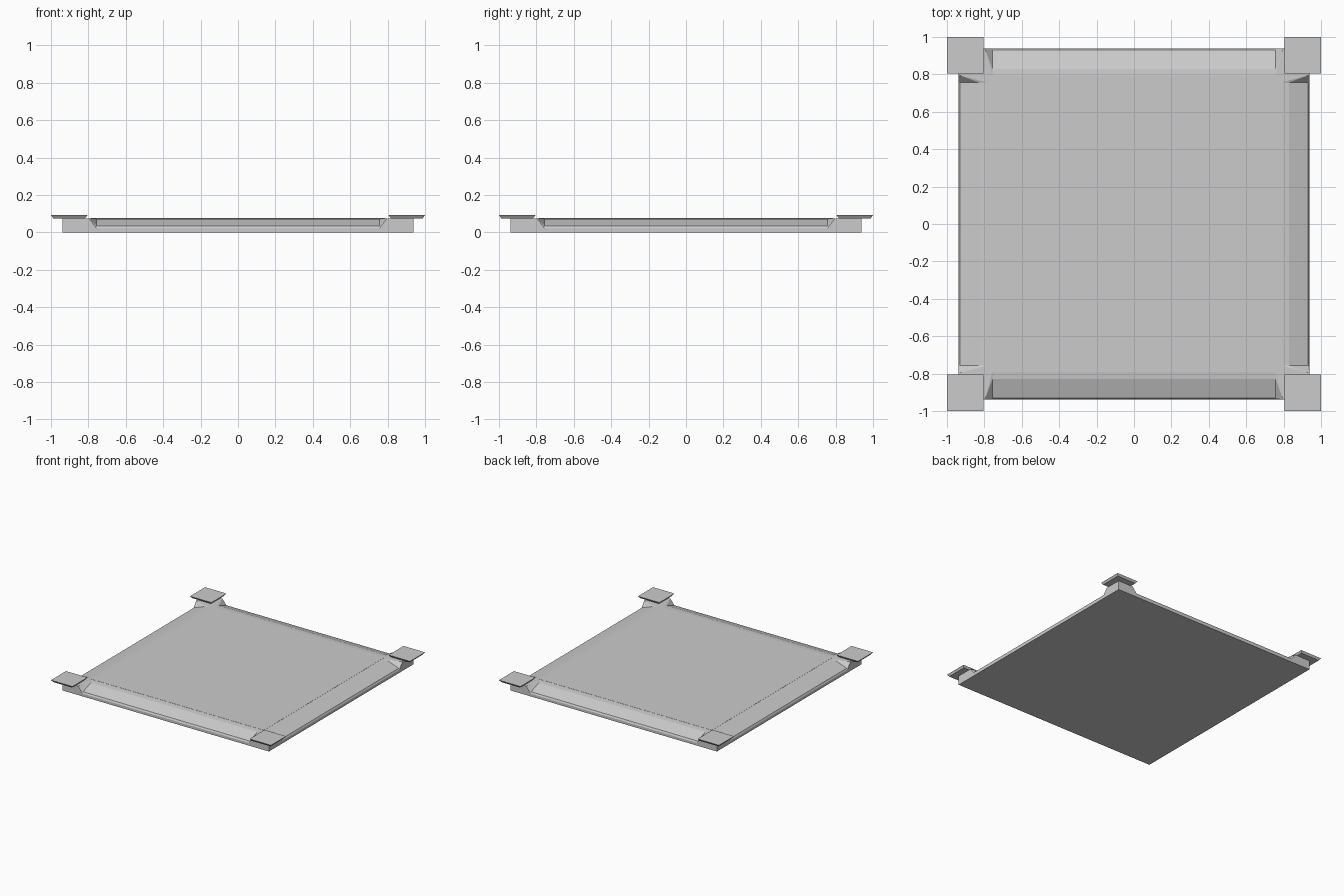
import bpy, bmesh, math
from mathutils import Matrix

cube = bpy.data.objects.get("Cube")
if cube:
    bpy.data.objects.remove(cube, do_unlink=True)

grey = bpy.data.materials.new("plain_grey")
grey.use_nodes = True
COLOR = (0.6, 0.6, 0.6, 1)
grey.diffuse_color = COLOR
grey.node_tree.nodes["Principled BSDF"].inputs["Base Color"].default_value = COLOR


def finish(name, bm):
    bmesh.ops.recalc_face_normals(bm, faces=bm.faces)
    mesh = bpy.data.meshes.new(name)
    bm.to_mesh(mesh)
    bm.free()
    mesh.materials.append(grey)
    obj = bpy.data.objects.new(name, mesh)
    bpy.context.collection.objects.link(obj)
    return obj


def tapered_plate(name, x, y, half, z0, z1, inset):
    """Square plate whose underside is inset."""
    bm = bmesh.new()
    bmesh.ops.create_cube(bm, size=2)
    for v in bm.verts:
        h = half if v.co.z > 0 else half - inset
        v.co = (x + v.co.x * h, y + v.co.y * h, z1 if v.co.z > 0 else z0)
    return finish(name, bm)


EDGE, TOP, NOTCH = 0.9375, 0.075, 0.757

# Base slab: one side with its sloped notch, turned four times
bm = bmesh.new()
profile = [(0.79, TOP), (0.83, 0.071), (0.93, 0.035), (EDGE, 0.022), (EDGE, 0)]
for turn in range(4):
    rot = Matrix.Rotation(turn * math.pi / 2, 3, "Z")

    def face(*points):
        bm.faces.new([bm.verts.new(rot @ Matrix.Translation(p).translation) for p in points])

    # Slope and outer wall in the middle of the side
    for (y0, z0), (y1, z1) in zip(profile, profile[1:]):
        face((-NOTCH, y0, z0), (NOTCH, y0, z0), (NOTCH, y1, z1), (-NOTCH, y1, z1))
    # Slanted cheeks and full-height corner walls
    for s in (-1, 1):
        rim = (s * 0.797, EDGE, TOP)
        line = [(s * NOTCH, y, z) for y, z in profile]
        for a, b in zip(line[:3], line[1:4]):
            face(a, b, rim)
        face(rim, line[3], line[4], (s * EDGE, EDGE, 0), (s * EDGE, EDGE, TOP))
    # Flat corner top
    face((NOTCH, 0.79, TOP), (0.797, EDGE, TOP), (EDGE, EDGE, TOP),
         (EDGE, 0.797, TOP), (0.79, NOTCH, TOP))
bmesh.ops.remove_doubles(bm, verts=bm.verts, dist=0.0005)
# Close the floor and the underside
bmesh.ops.holes_fill(bm, edges=[e for e in bm.edges if e.is_boundary], sides=0)
finish("base_slab", bm)

# Thin centre panel that leaves a seam line
tapered_plate("centre_panel", 0, 0, 0.785, TOP - 0.005, TOP + 0.001, 0)

# Overhanging corner plates
for sx, side in ((-1, "right"), (1, "left")):
    for sy, end in ((-1, "front"), (1, "back")):
        tapered_plate(f"{end}_{side}_corner_plate", sx * 0.9025, sy * 0.9025,
                      0.0975, TOP, 0.092, 0.012)
